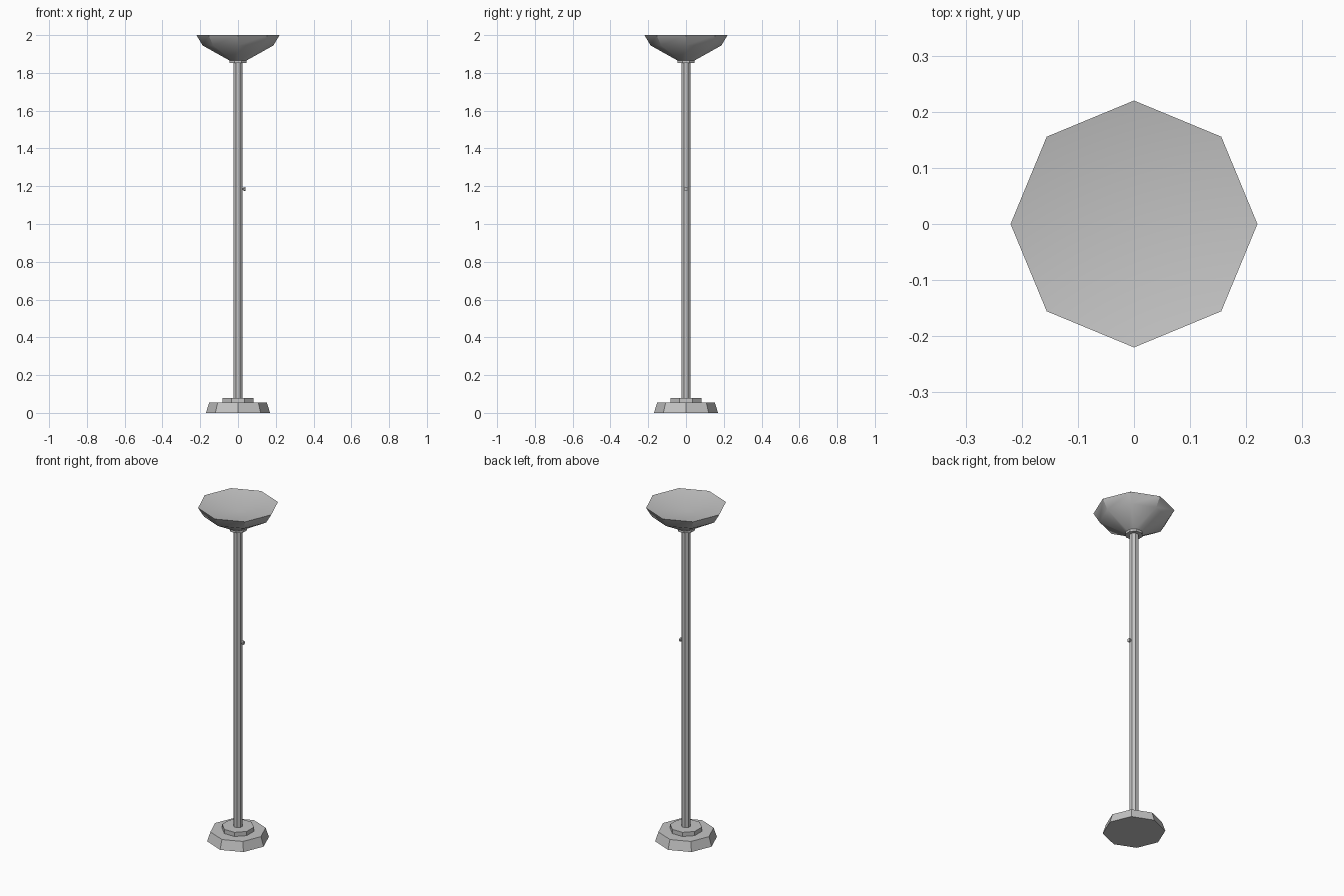
import bpy
import bmesh
import math
from mathutils import Matrix

cube = bpy.data.objects.get("Cube")
if cube:
    bpy.data.objects.remove(cube, do_unlink=True)

SIDES = 8
HALF_STEP = math.pi / SIDES

grey = bpy.data.materials.new("lamp_grey")
grey.use_nodes = True
colour = (0.55, 0.55, 0.55, 1)
grey.diffuse_color = colour
grey.node_tree.nodes["Principled BSDF"].inputs["Base Color"].default_value = colour


def lathe(name, profile, turn=0.0, matrix=Matrix()):
    """Eight-sided turned part from (radius, height) points; radius 0 is a tip."""
    bm = bmesh.new()
    rings = []
    for radius, z in profile:
        if radius == 0:
            rings.append([bm.verts.new((0, 0, z))])
            continue
        angles = [turn + 2 * math.pi * i / SIDES for i in range(SIDES)]
        rings.append([bm.verts.new((radius * math.cos(a), radius * math.sin(a), z))
                      for a in angles])
    for low, high in zip(rings, rings[1:]):
        for i in range(SIDES):
            j = (i + 1) % SIDES
            if len(high) == 1:
                bm.faces.new((low[i], low[j], high[0]))
            else:
                bm.faces.new((low[i], low[j], high[j], high[i]))
    # Close the open ends
    bm.faces.new(rings[0][::-1])
    if len(rings[-1]) > 1:
        bm.faces.new(rings[-1])
    bmesh.ops.recalc_face_normals(bm, faces=bm.faces)
    bm.transform(matrix)
    mesh = bpy.data.meshes.new(name)
    bm.to_mesh(mesh)
    bm.free()
    mesh.materials.append(grey)
    obj = bpy.data.objects.new(name, mesh)
    bpy.context.collection.objects.link(obj)
    bpy.ops.object.select_all(action="DESELECT")
    obj.select_set(True)
    bpy.context.view_layer.objects.active = obj
    bpy.ops.object.shade_smooth_by_angle(angle=math.radians(30))
    return obj


# Foot: tapered base with a raised disc
lathe("base", [(0.17, 0), (0.152, 0.055)])
lathe("base_disc", [(0.088, 0.055), (0.088, 0.08)], HALF_STEP)

# Pole and the collar that carries the bowl
lathe("pole", [(0.026, 0.08), (0.026, 1.855)], HALF_STEP)
lathe("collar", [(0.049, 1.853), (0.049, 1.866)], HALF_STEP)

# Bowl shade with a shallow dished top
lathe("bowl_shade", [(0.035, 1.86), (0.187, 1.945), (0.22, 2.0), (0, 1.96)])

# Switch knob on the left side of the pole
sideways = Matrix.Translation((0, 0, 1.185)) @ Matrix.Rotation(math.pi / 2, 4, "Y")
lathe("switch_knob", [(0.006, 0.02), (0.006, 0.029), (0.011, 0.029), (0.011, 0.039)],
      HALF_STEP, sideways)
